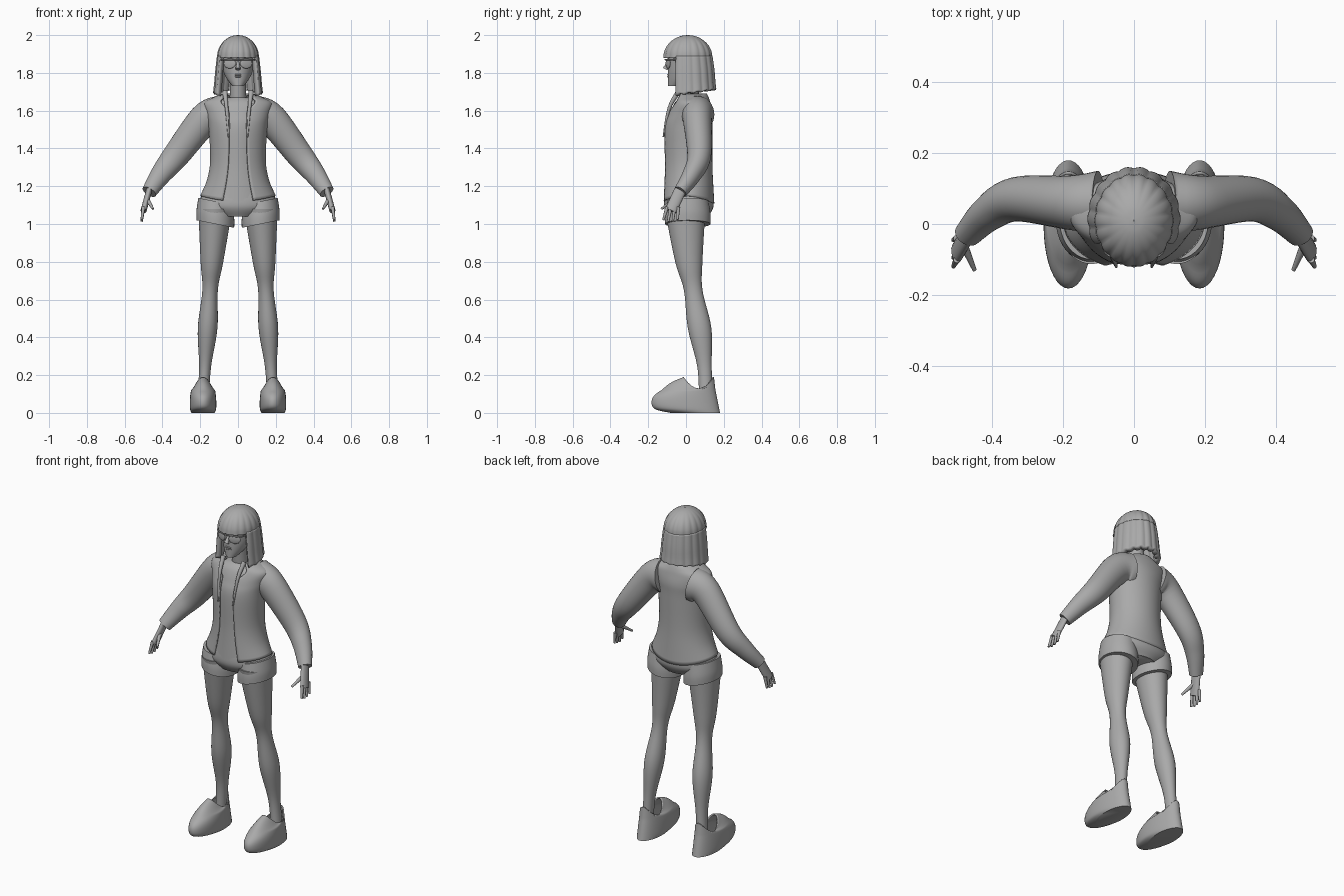
import bpy, bmesh
from math import sin, cos, pi
from mathutils import Vector, Matrix

cube = bpy.data.objects.get("Cube")
if cube:
    bpy.data.objects.remove(cube)

grey = bpy.data.materials.new("plain_grey")
grey.use_nodes = True
colour = (.4, .4, .4, 1)
grey.diffuse_color = colour
grey.node_tree.nodes["Principled BSDF"].inputs["Base Color"].default_value = colour


def finish(name, bm, mirror=False, thick=0):
    mesh = bpy.data.meshes.new(name)
    bm.to_mesh(mesh)
    bm.free()
    mesh.materials.append(grey)
    mesh.shade_smooth()
    mesh.set_sharp_from_angle(angle=.8)
    obj = bpy.data.objects.new(name, mesh)
    bpy.context.collection.objects.link(obj)
    if thick:
        solid = obj.modifiers.new("thickness", "SOLIDIFY")
        solid.thickness = thick
        solid.offset = -1
    if mirror:
        obj.modifiers.new("both_sides", "MIRROR")


def smooth_rows(rows, steps=6):
    """Catmull-Rom interpolation between cross-section rows."""
    out = []
    last = len(rows) - 1
    for k in range(last):
        quad = rows[max(k - 1, 0)], rows[k], rows[k + 1], rows[min(k + 2, last)]
        for step in range(steps):
            t = step / steps
            out.append([b + t / 2 * (c - a + t * (2 * a - 5 * b + 4 * c - d + t * (3 * (b - c) + d - a)))
                        for a, b, c, d in zip(*quad)])
    return out + [rows[last]]


def loft(name, rows, mirror=False, level=True, sides=40, gap=None,
         bottom=True, top=True, thick=0, warp=None):
    """Skin rows of (x, y, z, width, depth), with level rings or rings across the path.
    gap(z) is the half angle left open at the front."""
    rows = smooth_rows(rows)
    bm = bmesh.new()
    rings = []
    count = sides + 1 if gap else sides
    for k, (x, y, z, width, depth) in enumerate(rows):
        centre = Vector((x, y, z))
        across, deep = Vector((1, 0, 0)), Vector((0, 1, 0))
        if not level:
            before, after = rows[max(k - 1, 0)], rows[min(k + 1, len(rows) - 1)]
            along = (Vector(after[:3]) - Vector(before[:3])).normalized()
            deep = (deep - along * along.y).normalized()
            across = deep.cross(along)
        start = gap(z) if gap else 0
        ring = []
        for i in range(count):
            angle = start + (pi - start) * 2 * i / sides
            point = centre + across * width * sin(angle) - deep * depth * cos(angle)
            if warp:
                warp(point, angle, centre)
            ring.append(bm.verts.new(point))
        rings.append(ring)
    for low, high in zip(rings, rings[1:]):
        for i in range(sides):
            j = (i + 1) % count
            bm.faces.new((low[i], low[j], high[j], high[i]))
    if bottom:
        bm.faces.new(rings[0][::-1])
    if top:
        bm.faces.new(rings[-1])
    finish(name, bm, mirror, thick)


def tube(name, points, first, final, ratio=1, mirror=True, sides=16):
    """Tapering limb along a path; ratio is depth over width."""
    rows = []
    for k, point in enumerate(points):
        radius = first + (final - first) * k / (len(points) - 1)
        rows.append((*point, radius, radius * ratio))
    loft(name, rows, mirror, level=False, sides=sides)


def blob(name, place, size, turn=0, mirror=False):
    bm = bmesh.new()
    matrix = Matrix.Translation(place) @ Matrix.Rotation(turn, 4, "Z") @ Matrix.Diagonal((*size, 1))
    bmesh.ops.create_uvsphere(bm, u_segments=20, v_segments=12, radius=1, matrix=matrix)
    finish(name, bm, mirror)


def clamp(value):
    return max(0, min(1, value))


# Legs lean outward and swing back towards the ankle
leg = (.1, .03), (.25, .032), (.45, .052), (.65, .041), (.8, .06), (1.08, .09)
loft("legs", [(.19 - .065 * z, .05 + .055 * cos(pi * (z - .08)), z, w, w * 1.2) for z, w in leg], mirror=True)


# Shoes share a heel line; the collar rises at tongue and heel
def collar_curve(point, angle, centre):
    point.z += .03 * cos(2 * angle) * clamp((centre.z - .12) / .04)


shoe = (0, .13), (.02, .17), (.06, .175), (.1, .16), (.14, .12), (.16, .08)
loft("shoes", [(.185, .18 - .2 * z - d, z, .035 + .2 * d, d) for z, d in shoe],
     mirror=True, top=False, thick=.008, warp=collar_curve)


# Shorts
def slanted_hem(point, angle, centre):
    point.z += .2 * (point.x - centre.x)


hips = (1.04, .12), (1.09, .2), (1.16, .19), (1.22, .16)
loft("shorts_hips", [(0, .015, z, w, .06 + .35 * w) for z, w in hips])
cuff = (1, .1), (1.05, .1), (1.12, .09)
loft("shorts_legs", [(.12, .01, z, w, w + .02) for z, w in cuff], mirror=True, warp=slanted_hem)

# Shirt and open jacket share one torso outline
outline = ((1.12, .2, .14), (1.3, .15, .13), (1.5, .155, .13), (1.58, .17, .12),
           (1.64, .18, .1), (1.67, .13, .09), (1.69, .08, .08))
torso = [(0, .01 + .02 * clamp((z - 1.5) * 7), z, w, d) for z, w, d in outline]
shirt = [(x, y, z, w * .9, d * .9) for x, y, z, w, d in torso[:-2]]
loft("shirt", shirt + [(0, .02, 1.67, .05, .05)])


def jacket_hem(point, angle, centre):
    side = sin(angle) ** 2 - .4 * clamp(-cos(angle))
    point.z += .03 * side * clamp((1.22 - centre.z) * 10)


def front_opening(z):
    return .42 - .3 * (z - 1.12) + 6 * max(0, z - 1.6)


loft("jacket_body", torso, sides=56, gap=front_opening, bottom=False, top=False, thick=.01, warp=jacket_hem)
tube("jacket_lapels", [(.07, -.04, 1.7), (.06, -.09, 1.61), (.05, -.12, 1.46)], .014, .004)
tube("sleeves", [(.1, .06, 1.58), (.18, .06, 1.55), (.33, .07, 1.36), (.41, .03, 1.26), (.47, -.03, 1.17)],
     .1, .04, ratio=.9, sides=32)

# Hands
tube("palms", [(.47, -.03, 1.18), (.5, -.08, 1.07)], .016, .016, ratio=2)
for i, finger in enumerate(("index", "middle", "ring", "little")):
    base = -.1 + .02 * i
    tip = base - .02 + .005 * i
    tube(finger + "_fingers", [(.5, base, 1.09), (.51, tip, 1.01 + .008 * abs(i - 1.4))], .01, .006)
tube("thumbs", [(.48, -.06, 1.13), (.45, -.13, 1.08)], .012, .006)

# Neck and head, with the face kept on one front plane
tube("neck", [(0, .03, 1.6), (0, .01, 1.78)], .045, .042, ratio=1.1, mirror=False, sides=32)
skull = (1.73, .03), (1.77, .06), (1.82, .08), (1.9, .085), (1.94, .07)
loft("head", [(0, 1.2 * w - .095, z, w, 1.2 * w) for z, w in skull])
tube("nose", [(0, -.11, 1.82), (0, -.09, 1.86)], .014, .006, mirror=False)
for lip, height in (("upper_lip", 1.79), ("lower_lip", 1.78)):
    blob(lip, (0, -.09, height), (.02, .01, .005))

# Glasses
blob("lenses", (.044, -.095, 1.85), (.034, .006, .027), turn=.35, mirror=True)
tube("glasses_frame", [(0, -.11, 1.87), (.08, -.08, 1.87), (.09, .01, 1.87)], .004, .004)


# Hair: ribbed dome with fringe, and a bob hanging at the sides and back
def strands(point, angle, centre):
    ridge = abs(sin(9 * angle))
    rib = 1 + .035 * (ridge - .6) * clamp((2 - centre.z) * 20)
    point.x *= rib
    point.y = centre.y + (point.y - centre.y) * rib
    point.z += clamp((1.75 - centre.z) * 12) * (.02 * (1 - cos(angle)) + .008 * ridge)


dome = [.26 * k for k in range(7)]
loft("hair_crown", [(0, .01, 1.88 + .12 * sin(t), .11 * cos(t), .13 * cos(t)) for t in dome],
     sides=108, bottom=False, top=False, thick=.02, warp=strands)
loft("hair_bob", [(0, .015, 1.67, .13, .145), (0, .012, 1.8, .12, .14), (0, .01, 1.89, .11, .13)],
     sides=108, gap=lambda z: 1.05, bottom=False, top=False, thick=.03, warp=strands)
